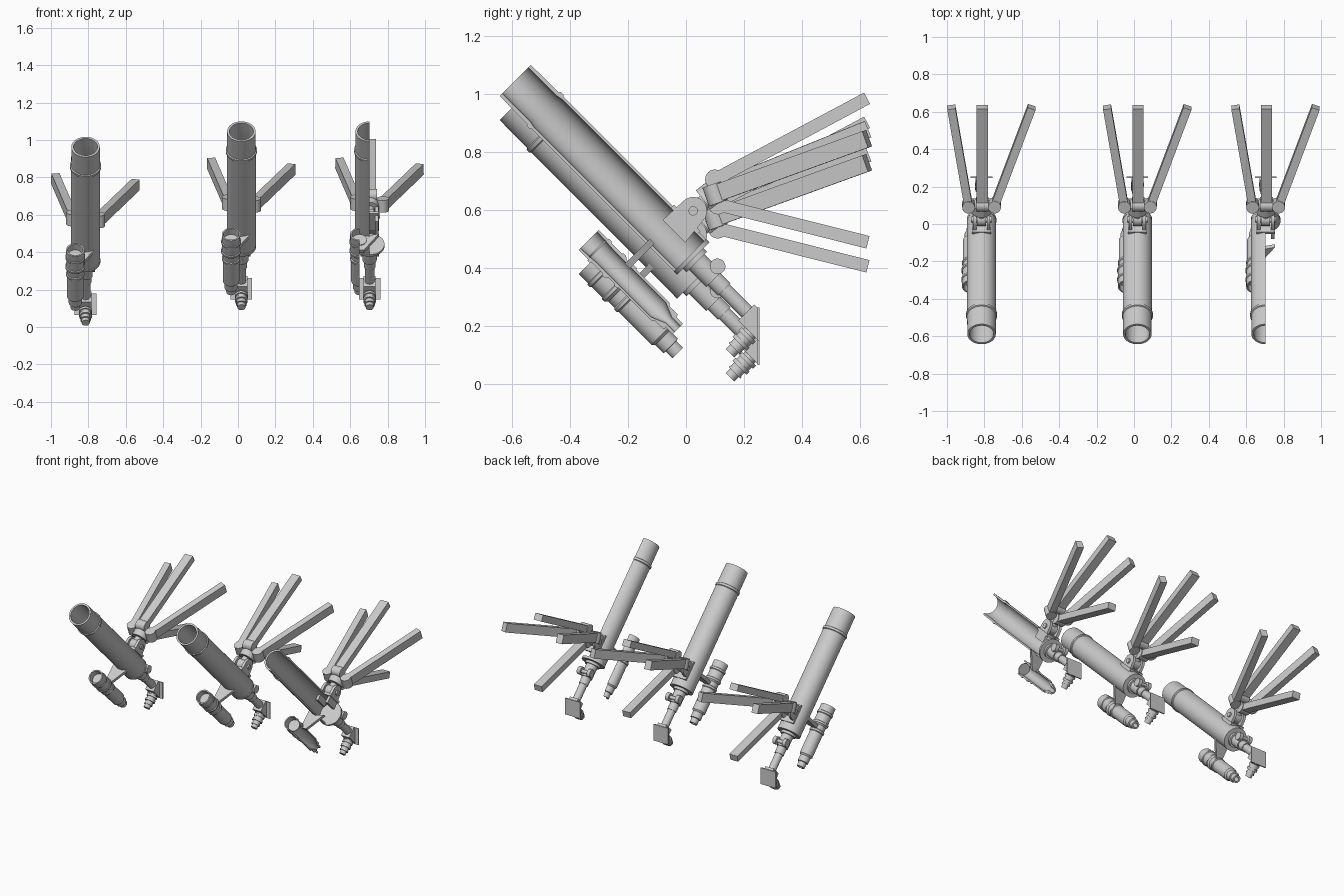
import bpy, bmesh
from math import radians, cos, sin, pi
from mathutils import Matrix, Vector

if "Cube" in bpy.data.objects:
    bpy.data.objects.remove(bpy.data.objects["Cube"])

T = Matrix.Translation
R = Matrix.Rotation


def finish(name, bm, mat):
    bmesh.ops.remove_doubles(bm, verts=bm.verts, dist=1e-5)
    bmesh.ops.recalc_face_normals(bm, faces=bm.faces)
    me = bpy.data.meshes.new(name)
    bm.to_mesh(me)
    bm.free()
    me.transform(mat)
    me.shade_smooth()
    me.set_sharp_from_angle(angle=radians(32))
    ob = bpy.data.objects.new(name, me)
    bpy.context.collection.objects.link(ob)
    return ob


def lathe(name, prof, mat, half=False, n=40):
    """Closed (radius, height) loop spun about local z; half keeps only x < 0."""
    bm = bmesh.new()
    count = n // 2 + 1 if half else n
    start = pi / 2 if half else 0
    rings = []
    for i in range(count):
        a = start + 2 * pi * i / n
        rings.append([bm.verts.new((r * cos(a), r * sin(a), h)) for r, h in prof])
    k = len(prof)
    for i in range(count - 1 if half else count):
        p, q = rings[i], rings[(i + 1) % count]
        for j in range(k):
            m = (j + 1) % k
            if prof[j][0] == 0 and prof[m][0] == 0:
                continue
            bm.faces.new((p[j], p[m], q[m], q[j]))
    if half:
        bm.faces.new(rings[0])
        bm.faces.new(rings[-1])
    return finish(name, bm, mat)


def rod(name, steps, mat, n=32):
    """Solid stepped cylinder from (radius, start, end) steps."""
    prof = [(0, steps[0][1])]
    for r, a, b in steps:
        prof += [(r, a), (r, b)]
    return lathe(name, prof + [(0, steps[-1][2])], mat, n=n)


def prism(name, pts, h0, h1, mat):
    """Polygon in local xy extruded along local z."""
    bm = bmesh.new()
    lo = [bm.verts.new((x, y, h0)) for x, y in pts]
    hi = [bm.verts.new((x, y, h1)) for x, y in pts]
    bm.faces.new(lo)
    bm.faces.new(hi)
    for i in range(len(pts)):
        j = (i + 1) % len(pts)
        bm.faces.new((lo[i], lo[j], hi[j], hi[i]))
    return finish(name, bm, mat)


def frame(a, z, side):
    z = z.normalized()
    y = z.cross(side).normalized()
    x = y.cross(z)
    m = Matrix((x, y, z)).transposed().to_4x4()
    m.translation = a
    return m


def arc(cx, cy, r, a0, a1, n=12):
    return [(cx + r * cos(radians(a0 + (a1 - a0) * i / n)),
             cy + r * sin(radians(a0 + (a1 - a0) * i / n))) for i in range(n + 1)]


# main tube wall: outer surface, then back along the inside
TUBE = [(.064, 0), (.076, 0), (.077, .135), (.083, .138), (.083, .152), (.078, .156),
        (.078, .866), (.068, .866), (.068, .16), (.064, .14)]
# finder scope wall
FINDER = [(.041, 0), (.049, 0), (.049, .045), (.053, .048), (.053, .06), (.048, .064),
          (.048, .115), (.053, .118), (.053, .13), (.044, .14), (.044, .17), (.049, .174),
          (.049, .186), (.044, .19), (.044, .35), (.035, .36), (.035, .4), (.026, .402),
          (.026, .435), (.015, .435), (.015, .39), (.036, .34), (.036, .08)]
# legs: start, end, direction of their wide side
LEGS = {"upper": ((.004, .10, .705), (.004, .625, .985), (1, 0, 0)),
        "lower": ((.004, .11, .618), (.004, .628, .488), (1, 0, 0)),
        "left": ((-.07, .10, .665), (-.162, .625, .877), (0, -.3, 1)),
        "right": ((.07, .10, .655), (.268, .625, .845), (0, -.3, 1))}


def telescope(tag, cx, dz, half):
    base = T((cx, 0, dz))
    # scope frame: x sideways, y towards the underside, z down the tube
    S = base @ T((0, -.589, 1.046)) @ R(radians(225), 4, 'X')
    # side frame: x down the tube, y towards the top side, z sideways
    P = S @ Matrix(((0, 0, 1, 0), (0, -1, 0, 0), (1, 0, 0, 0), (0, 0, 0, 1)))
    nm = lambda s: tag + "_" + s

    # main tube and rear cap
    lathe(nm("main_tube"), TUBE, S, half, 64)
    rod(nm("rear_cap"), [(.079, .852, .868), (.05, .868, .885)], S, 64)

    # focuser with cross knobs
    rod(nm("focuser"), [(.038, .88, .97), (.031, .97, 1.02), (.026, 1.02, 1.16)], S)
    rod(nm("focus_knobs"), [(.027, -.05, -.025), (.012, -.025, .025), (.027, .025, .05)],
        P @ T((.947, .04, 0)))

    # mirror diagonal with back plate, and eyepiece
    prism(nm("diagonal_body"), [(1.13, .036), (1.15, .038), (1.23, -.041), (1.13, -.041)],
          -.032, .032, P)
    plate = [(-.058, .148), (.058, .148), (.058, .262), (-.058, .262)]
    prism(nm("diagonal_plate"), plate, -.254, -.246, base @ R(radians(90), 4, 'X'))
    rod(nm("eyepiece"), [(.026, .03, .05), (.035, .05, .065), (.029, .065, .08),
                         (.034, .08, .095), (.025, .095, .112), (.028, .112, .12),
                         (.021, .12, .142)], S @ T((0, 0, 1.189)) @ R(radians(-90), 4, 'X'))

    # finder scope, its lens and bracket
    F = S @ T((-.055, .21, .568))
    lathe(nm("finder_tube"), FINDER, F, half, 40)
    rod(nm("finder_lens"), [(.040, .04, .046)], F)
    prism(nm("finder_bracket"), [(-.065, .04), (-.02, .076), (.05, .058), (-.03, .18), (-.07, .18)],
          .715, .738, S)

    # mount cheeks, saddle and pivot pin
    cheek = [(.70, .02), (.81, .02)] + arc(.752, .116, .048, 0, 180)
    for s in (-1, 1):
        a, b = sorted((s * .028, s * .046))
        prism(nm("mount_cheek"), cheek, a, b, P)
    prism(nm("mount_saddle"), [(.69, .068), (.82, .068), (.82, .084), (.69, .084)], -.05, .05, P)
    rod(nm("pivot_pin"), [(.016, -.056, .056)], P @ T((.752, .116, 0)))

    # hub linking pivot to the legs
    p0, p1 = Vector((0, .025, .597)), Vector((0, .10, .655))
    rod(nm("hub_lug"), [(.036, -.024, .024)], P @ T((.752, .116, 0)))
    rod(nm("hub_neck"), [(.026, 0, .05), (.05, .05, .105)],
        base @ frame(p0, p1 - p0, Vector((1, 0, 0))))

    # splayed legs, each with a rounded knuckle
    for key, (a, b, side) in LEGS.items():
        a, b = Vector(a), Vector(b)
        M = base @ frame(a, b - a, Vector(side))
        w, t = .030, .022
        prism(nm(key + "_leg"), [(-w, -t), (w, -t), (w, t), (-w, t)], 0, (b - a).length, M)
        rod(nm(key + "_knuckle"), [(.034, -.034, .034)], M @ R(radians(90), 4, 'Y'), 24)


telescope("left", -.815, -.083, False)
telescope("middle", .018, 0, False)
telescope("cutaway", .704, 0, True)
